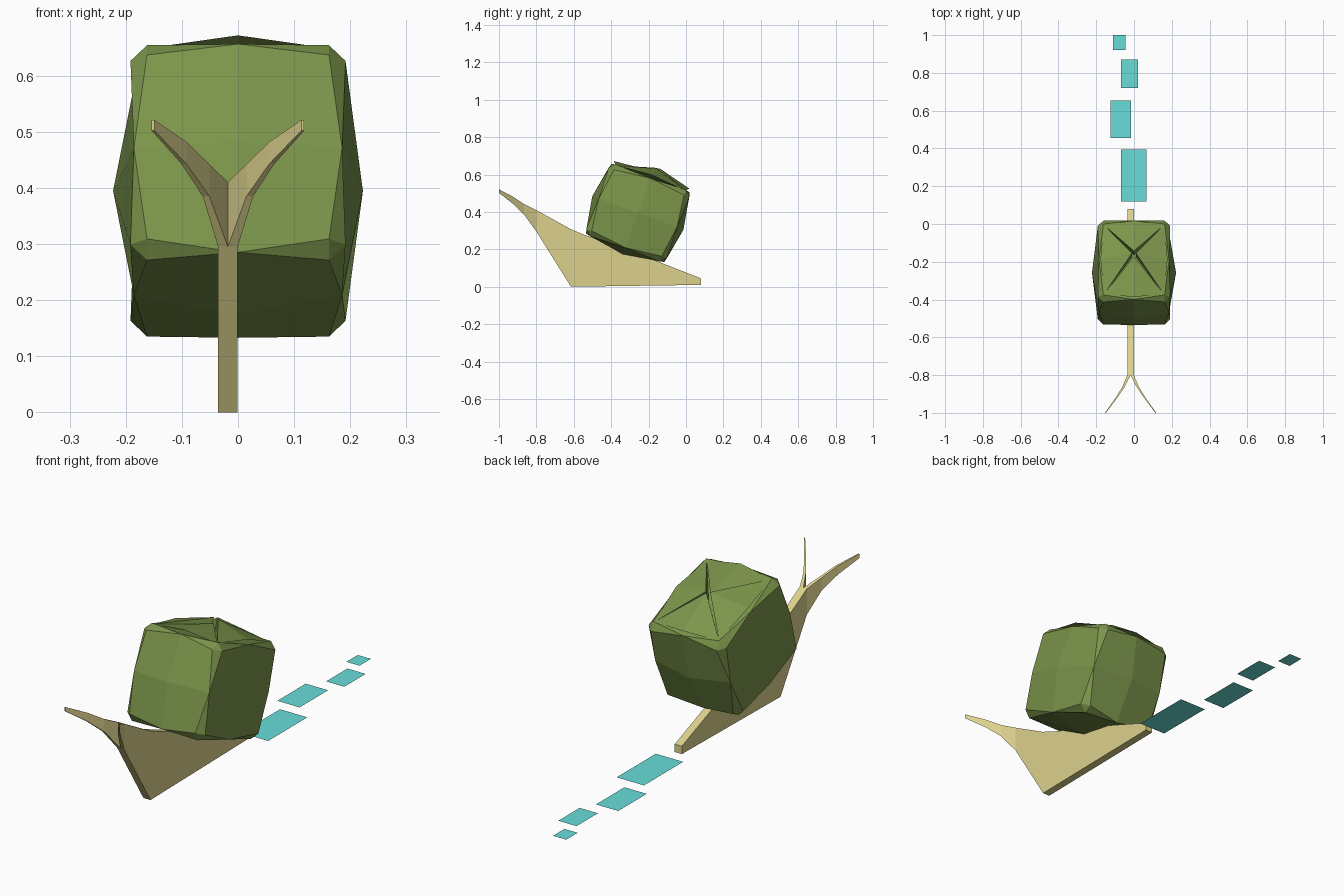
import bpy, bmesh
from math import radians
from mathutils import Matrix, Vector

if "Cube" in bpy.data.objects:
    bpy.data.objects.remove(bpy.data.objects["Cube"])


def material(name, rgb):
    m = bpy.data.materials.new(name)
    m.diffuse_color = (*rgb, 1)
    m.use_nodes = True
    m.node_tree.nodes["Principled BSDF"].inputs["Base Color"].default_value = m.diffuse_color
    return m


GREEN = material("shell_green", (0.20, 0.30, 0.07))
TAN = material("body_tan", (0.72, 0.64, 0.27))
CYAN = material("slime_cyan", (0.14, 0.72, 0.69))


def finish(name, bm, mat, matrix=Matrix(), closed=True):
    if closed:
        bmesh.ops.recalc_face_normals(bm, faces=bm.faces)
    me = bpy.data.meshes.new(name)
    bm.to_mesh(me)
    bm.free()
    me.transform(matrix)
    me.materials.append(mat)
    ob = bpy.data.objects.new(name, me)
    bpy.context.collection.objects.link(ob)
    return ob


CX = -0.018      # centre line of the body
HALF = 0.0175    # half thickness of the body

# Body: flat side profile (y, z) extruded across x
profile = [(-0.615, 0), (0.08, 0.01), (0.08, 0.045), (-0.15, 0.135),
           (-0.55, 0.28), (-0.62, 0.31), (-0.80, 0.41), (-0.80, 0.295)]
bm = bmesh.new()
face = bm.faces.new([bm.verts.new((CX - HALF, y, z)) for y, z in profile])
ext = bmesh.ops.extrude_face_region(bm, geom=[face])
bmesh.ops.translate(bm, vec=(2 * HALF, 0, 0),
                    verts=[v for v in ext["geom"] if isinstance(v, bmesh.types.BMVert)])
finish("body", bm, TAN)

# Eye stalks: curved, tapering blades lofted through (y, inner x, outer x, bottom z, top z)
sections = [(-0.80, 0.0, 0.0175, 0.295, 0.41), (-0.865, 0.033, 0.045, 0.385, 0.442),
            (-0.925, 0.074, 0.083, 0.443, 0.482), (-1.0, 0.131, 0.136, 0.502, 0.521)]
for side, label in ((-1, "left"), (1, "right")):
    bm = bmesh.new()
    rings = [[bm.verts.new((CX + side * x, y, z))
              for x, z in ((xi, zb), (xo, zb), (xo, zt), (xi, zt))]
             for y, xi, xo, zb, zt in sections]
    for a, b in zip(rings, rings[1:]):
        for i in range(4):
            j = (i + 1) % 4
            bm.faces.new((a[i], a[j], b[j], b[i]))
    bm.faces.new(rings[0])
    bm.faces.new(rings[-1])
    finish(label + "_stalk", bm, TAN)

# Shell: bulging, chamfered cube, tilted backwards
tilt = Matrix.Translation((0, -0.2575, 0.3945)) @ Matrix.Rotation(radians(-20), 4, "X")
size = Vector((0.187, 0.224, 0.199))
BULGE = 0.0178
bm = bmesh.new()
bmesh.ops.create_cube(bm, size=2)
bmesh.ops.subdivide_edges(bm, edges=bm.edges[:], cuts=1, use_grid_fill=True)
signs = {v: [round(c) for c in v.co] for v in bm.verts}
rim = [e for e in bm.edges
       if sum(a == b != 0 for a, b in zip(signs[e.verts[0]], signs[e.verts[1]])) == 2]
for v, s in signs.items():
    grow = BULGE * s.count(0)
    v.co = [c * (h + grow) for c, h in zip(s, size)]
    if s == [0, 0, 1]:
        v.co.z = 0.2        # sunken under the top petals
bmesh.ops.bevel(bm, geom=rim, offset=0.027, offset_type="OFFSET", segments=1,
                affect="EDGES", profile=0.5)
finish("shell", bm, GREEN, tilt)

# Shell top: four triangular petals rising to the middle, with grooves between them
rx, ry, rz = size.x - 0.027, size.y - 0.027, size.z
GAP = 0.011
for name, dx, dy, tip_z in (("front", 0, -1, 0.238), ("back", 0, 1, 0.264),
                            ("left", -1, 0, 0.262), ("right", 1, 0, 0.258)):
    px, py = -dy, dx        # direction along the rim
    bm = bmesh.new()
    a = bm.verts.new(((dx - px) * rx, (dy - py) * ry, rz))
    b = bm.verts.new(((dx + px) * rx, (dy + py) * ry, rz))
    m = bm.verts.new((dx * (rx + BULGE), dy * (ry + BULGE), rz + BULGE))
    t = bm.verts.new((dx * GAP, 0.015 + dy * GAP, tip_z))
    low = bm.verts.new((dx * GAP, 0.015 + dy * GAP, 0.19))
    for f in ((a, m, t), (m, b, t), (a, t, low), (t, b, low), (a, low, m), (low, b, m)):
        bm.faces.new(f)
    finish(name + "_shell_petal", bm, GREEN, tilt)

# Slime trail: flat patches on the ground (x0, x1, y0, y1)
patches = [(-0.07, 0.065, 0.12, 0.395), (-0.125, -0.015, 0.455, 0.655),
           (-0.07, 0.02, 0.72, 0.87), (-0.11, -0.045, 0.92, 1.0)]
for i, (x0, x1, y0, y1) in enumerate(patches, 1):
    bm = bmesh.new()
    bm.faces.new([bm.verts.new((x, y, 0))
                  for x, y in ((x0, y0), (x1, y0), (x1, y1), (x0, y1))])
    finish(f"slime_patch_{i}", bm, CYAN, closed=False)
